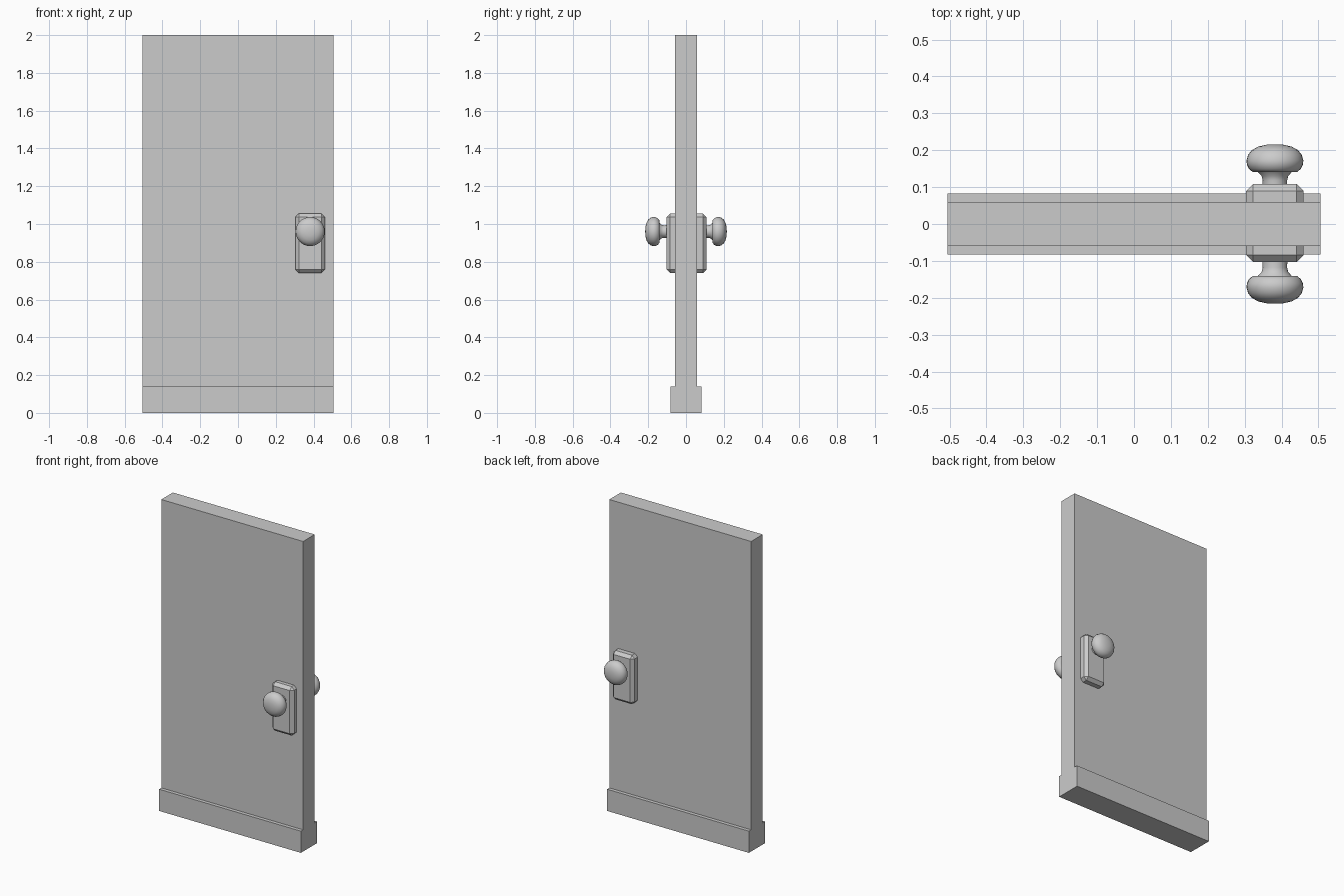
import bpy, bmesh
from math import radians, cos, sin, pi

if "Cube" in bpy.data.objects:
    bpy.data.objects.remove(bpy.data.objects["Cube"])


def make_object(name, verts, faces):
    mesh = bpy.data.meshes.new(name)
    mesh.from_pydata(verts, [], faces)
    bm = bmesh.new()
    bm.from_mesh(mesh)
    bmesh.ops.recalc_face_normals(bm, faces=bm.faces)
    bm.to_mesh(mesh)
    bm.free()
    obj = bpy.data.objects.new(name, mesh)
    bpy.context.collection.objects.link(obj)
    return obj


# Door slab with a thicker kick rail, one stepped profile extruded along x
half = [(0.082, 0), (0.082, 0.14), (0.059, 0.14), (0.059, 2.0)]
profile = half + [(-y, z) for y, z in reversed(half)]
n = len(profile)
verts = [(x, y, z) for x in (-0.506, 0.506) for y, z in profile]
faces = [(i, (i + 1) % n, n + (i + 1) % n, n + i) for i in range(n)]
faces += [tuple(range(n)), tuple(range(n, 2 * n))]
make_object("door_panel", verts, faces)

# Chamfered lock plate passing through the door
bpy.ops.mesh.primitive_cube_add(size=1, location=(0.382, 0.003, 0.898))
plate = bpy.context.object
plate.name = "lock_plate"
plate.scale = (0.156, 0.211, 0.316)
bpy.ops.object.transform_apply(location=False, rotation=False, scale=True)
bevel = plate.modifiers.new("chamfer", "BEVEL")
bevel.width = 0.019
bevel.segments = 1

# Knob outline as (radius, distance from the door's centre plane)
KNOB = [(0.034, 0.095), (0.033, 0.118), (0.036, 0.130), (0.046, 0.141),
        (0.060, 0.141), (0.070, 0.149), (0.076, 0.161), (0.077, 0.172),
        (0.073, 0.187), (0.063, 0.200), (0.045, 0.210), (0.022, 0.215)]


def knob(name, side, segs=32):
    verts = [(r * cos(2 * pi * k / segs), side * d, r * sin(2 * pi * k / segs))
             for r, d in KNOB for k in range(segs)]
    faces = [(i * segs + k, i * segs + (k + 1) % segs,
              (i + 1) * segs + (k + 1) % segs, (i + 1) * segs + k)
             for i in range(len(KNOB) - 1) for k in range(segs)]
    # Close the dome at its tip and cap the stem inside the plate
    tip = len(verts)
    last = tip - segs
    verts.append((0, side * 0.216, 0))
    faces += [(last + k, last + (k + 1) % segs, tip) for k in range(segs)]
    faces.append(tuple(range(segs)))
    obj = make_object(name, verts, faces)
    obj.location = (0.382, 0, 0.96)
    bpy.ops.object.select_all(action='DESELECT')
    obj.select_set(True)
    bpy.context.view_layer.objects.active = obj
    bpy.ops.object.shade_smooth_by_angle(angle=radians(40))


# Matching knobs on both faces
knob("front_knob", -1)
knob("back_knob", 1)
